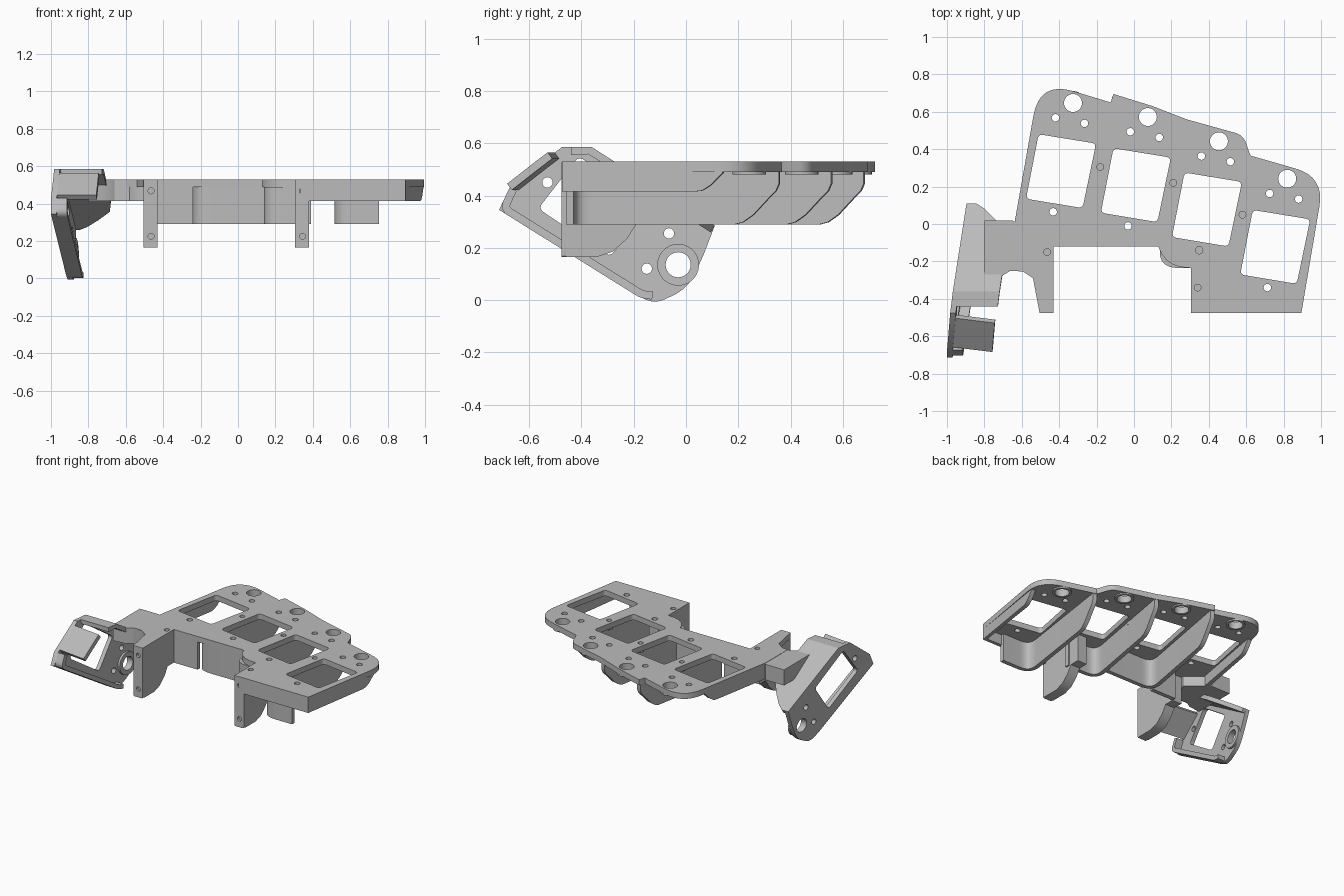
import bpy, bmesh, math
from mathutils import Vector, Matrix

cube = bpy.data.objects.get("Cube")
if cube:
    bpy.data.objects.remove(cube, do_unlink=True)

grey = bpy.data.materials.new("light grey plastic")
grey.use_nodes = True
grey.diffuse_color = (0.5, 0.5, 0.5, 1)
grey.node_tree.nodes["Principled BSDF"].inputs["Base Color"].default_value = (0.5, 0.5, 0.5, 1)

parts = []
FLAT = Matrix.Identity(4)
# profile lying in y-z, raised along +x
SIDE = Matrix(((0, 0, 1, 0), (1, 0, 0, 0), (0, 1, 0, 0), (0, 0, 0, 1)))
# same, leaning the way the thumb unit leans
THUMB = Matrix(((.123, -.05, 1, -.895), (1, 0, 0, 0), (0, 1, 0, 0), (0, 0, 0, 1)))
# leaning, and raised squarely off the thumb plate
THUMB_SQUARE = Matrix(((.123, -.05, 1, -.895), (1, 0, -.123, 0), (0, 1, 0, 0), (0, 0, 0, 1)))
# profile in x-z, raised along -y
FRONT = Matrix(((1, 0, 0, 0), (0, 0, -1, 0), (0, 1, 0, 0), (0, 0, 0, 1)))


def add(name, mesh, matrix):
    mesh.transform(matrix)
    mesh.materials.clear()
    mesh.materials.append(grey)
    obj = bpy.data.objects.new(name, mesh)
    bpy.context.collection.objects.link(obj)
    parts.append(obj)


def rounded(points, radius, closed=True, steps=8):
    """Round every corner of a polyline."""
    pts = [Vector(p) for p in points]
    out = []
    for i, p in enumerate(pts):
        if not closed and i in (0, len(pts) - 1):
            out.append(p)
            continue
        a, b = pts[i - 1] - p, pts[(i + 1) % len(pts)] - p
        r = min(radius, a.length * .48, b.length * .48)
        a, b = p + a.normalized() * r, p + b.normalized() * r
        for k in range(steps + 1):
            t = k / steps
            out.append(a * (1 - t) ** 2 + p * 2 * t * (1 - t) + b * t * t)
    return out


def circle(x, y, r, n=28):
    return [(x + r * math.cos(math.tau * i / n), y + r * math.sin(math.tau * i / n)) for i in range(n)]


def slab(name, loops, low, high, matrix=FLAT):
    """Extruded flat shape; loops after the first are holes."""
    curve = bpy.data.curves.new(name, 'CURVE')
    curve.dimensions = '2D'
    curve.fill_mode = 'BOTH'
    curve.extrude = (high - low) / 2
    for loop in loops:
        spline = curve.splines.new('POLY')
        spline.points.add(len(loop) - 1)
        for point, p in zip(spline.points, loop):
            point.co = (p[0], p[1], 0, 1)
        spline.use_cyclic_u = True
    temp = bpy.data.objects.new(name, curve)
    bpy.context.collection.objects.link(temp)
    graph = bpy.context.evaluated_depsgraph_get()
    mesh = bpy.data.meshes.new_from_object(temp.evaluated_get(graph))
    bpy.data.objects.remove(temp, do_unlink=True)
    bm = bmesh.new()
    bm.from_mesh(mesh)
    bmesh.ops.remove_doubles(bm, verts=bm.verts, dist=.0001)
    bmesh.ops.recalc_face_normals(bm, faces=bm.faces)
    bm.to_mesh(mesh)
    bm.free()
    add(name, mesh, Matrix(matrix) @ Matrix.Translation((0, 0, (low + high) / 2)))


def wall(name, path, thick, base, edge, tail=None, matrix=FLAT):
    """Thin wall along a path; its far edge sweeps back to the base at the tail."""
    path = [Vector(p) for p in path]
    end, back = path[-1], (path[-2] - path[-1]).normalized()
    stations = [(p, 1) for p in (path[:-1] if tail else path)]
    for dist, part in tail or []:
        stations.append((end + back * dist, part))
    bm = bmesh.new()
    rings = []
    for i, (p, part) in enumerate(stations):
        d = stations[min(i + 1, len(stations) - 1)][0] - stations[max(i - 1, 0)][0]
        side = Vector((-d.y, d.x)).normalized() * thick
        far = base + (edge - base) * part
        rings.append([bm.verts.new((q.x, q.y, h)) for q, h in
                      ((p, base), (p + side, base), (p + side, far), (p, far))])
    for a, b in zip(rings, rings[1:]):
        for k in range(4):
            bm.faces.new((a[k], a[k - 1], b[k - 1], b[k]))
    bm.faces.new(rings[0])
    bm.faces.new(rings[-1])
    bmesh.ops.recalc_face_normals(bm, faces=bm.faces)
    mesh = bpy.data.meshes.new(name)
    bm.to_mesh(mesh)
    bm.free()
    add(name, mesh, matrix)


# Main plate with key windows, finger holes and screw holes
outline = [(-.43, -.475), (-.43, -.12), (.13, -.12), (.145, -.155), (.17, -.19), (.21, -.218),
           (.25, -.23), (.305, -.235), (.305, -.475)]
outline += rounded([(.895, -.475), (1.018, .252), (.625, .365)], .16, closed=False)
outline += rounded([(.615, .385), (.585, .475), (.28, .56)], .12, closed=False)
outline += [(.1, .63), (-.11, .695)]
outline += rounded([(-.125, .65), (-.505, .765), (-.64, 0)], .22, closed=False)
outline += [(-.64, -.25), (-.6, -.25), (-.54, -.29), (-.505, -.475)]
columns = [(-.39, .285), (.01, .21), (.39, .08), (.755, -.12)]
holes = []
for cx, cy in columns:
    corners = [(-.12, .195), (-.187, -.15), (.115, -.2), (.187, .145)]
    holes.append(rounded([(cx + x, cy + y) for x, y in corners], .025))
    finger = (cx + .064, cy + .362)
    holes.append(circle(*finger, .048))
    for x, y in ((-.03, .283), (.125, .253), (-.042, -.22)):
        holes.append(circle(cx + x, cy + y, .02, 16))
    # Raised ring under each finger hole
    slab("finger_hole_ring", [circle(*finger, .064), circle(*finger, .048)], .48, .492)
for x, y in ((-.18, .305), (.21, .22), (.58, .05), (-.465, -.15), (.34, -.34)):
    holes.append(circle(x, y, .018, 16))
    # Floor of the blind screw hole
    slab("screw_seat", [circle(x, y, .024, 16)], .47, .495)
slab("main_plate", [outline] + holes, .49, .53)

# Curved fins below the plate, one per column boundary
sweep = [(.17, 1), (.14, .96), (.1, .82), (.04, .5), (.012, .36), (0, .22)]
for start, corner, tip in (((.755, -.46), (.5, -.46), (.62, .36)),
                           ((.39, -.235), (.12, -.235), (.26, .56)),
                           ((.14, -.12), (-.26, -.12), (-.115, .685))):
    wall("column_fin", rounded([start, corner, tip], .12, closed=False, steps=10), -.03, .49, .29, sweep)
wall("front_wall", [(-.43, -.12), (-.24, -.12)], .03, .49, .29)

# Side skirts
skirt_tail = [(.11, 1), (.08, .95), (.045, .65), (.02, .3), (0, .05)]
wall("left_side_skirt", [(.335, -.475), (.895, -.475), (.992, .14)], .03, .49, .415, skirt_tail)
wall("right_side_skirt", [(-.64, 0), (-.542, .555)], -.03, .49, .415, skirt_tail)

# Two mounting legs with screw holes in front
leg = [(-.46, .165), (-.34, .165), (-.28, .185), (-.225, .235), (-.19, .29), (-.12, .29),
       (-.12, .49), (-.46, .49)]
for x in (-.505, .305):
    slab("mounting_leg", [leg], x, x + .075, SIDE)
    face = [(x, .165), (x + .075, .165), (x + .075, .528), (x, .528)]
    slab("mounting_leg_face", [rounded(face, .01), circle(x + .04, .225, .016, 16),
                               circle(x + .04, .468, .016, 16)], .455, .476, FRONT)

# Arm that carries the thumb unit
arm = [(-.8, .02), (-.65, .02), (-.6, -.02), (-.505, -.1), (-.505, -.3), (-.54, -.29), (-.58, -.255),
       (-.66, -.25), (-.71, -.28), (-.8, -.29)]
slab("thumb_arm", [arm], .415, .528)

# Thumb plate with window and holes
thumb = [(-.715, .345), (-.675, .43), (-.475, .585), (-.36, .585), (.11, .285)]
thumb += rounded([(.07, .18), (.01, .045), (-.12, -.015), (-.2, .024)], .08, closed=False)
window = rounded([(-.565, .35), (-.41, .55), (-.145, .365), (-.29, .165)], .025)
slab("thumb_plate", [thumb, window, circle(-.03, .135, .048), circle(-.53, .45, .02, 16),
                     circle(-.15, .12, .02, 16), circle(-.065, .255, .02, 16)], 0, .03, THUMB)
slab("thumb_hole_ring", [circle(-.03, .135, .08), circle(-.03, .135, .048)], .03, .045, THUMB)

# Thumb walls: low rim, front wall, and long top fin
rim = rounded([(-.675, .43), (-.715, .345), (-.175, .008), (-.13, .002)], .04, closed=False)
wall("thumb_rim", rim, .03, .03, .085, matrix=THUMB)
front = [(-.5, .565), (-.55, .527), (-.655, .445)]
wall("thumb_front_wall", front, .03, .03, .24, matrix=THUMB_SQUARE)
fin = [(-.44, .585), (-.36, .585), (.11, .285)]
wall("thumb_top_fin", fin, -.03, .03, .25, [(.26, 1), (.18, .93), (.1, .62), (.03, .3), (0, .1)], THUMB)

# Smooth rounded areas, keep edges sharp
bpy.ops.object.select_all(action='DESELECT')
for obj in parts:
    obj.select_set(True)
bpy.context.view_layer.objects.active = parts[0]
bpy.ops.object.shade_smooth_by_angle(angle=math.radians(30))
